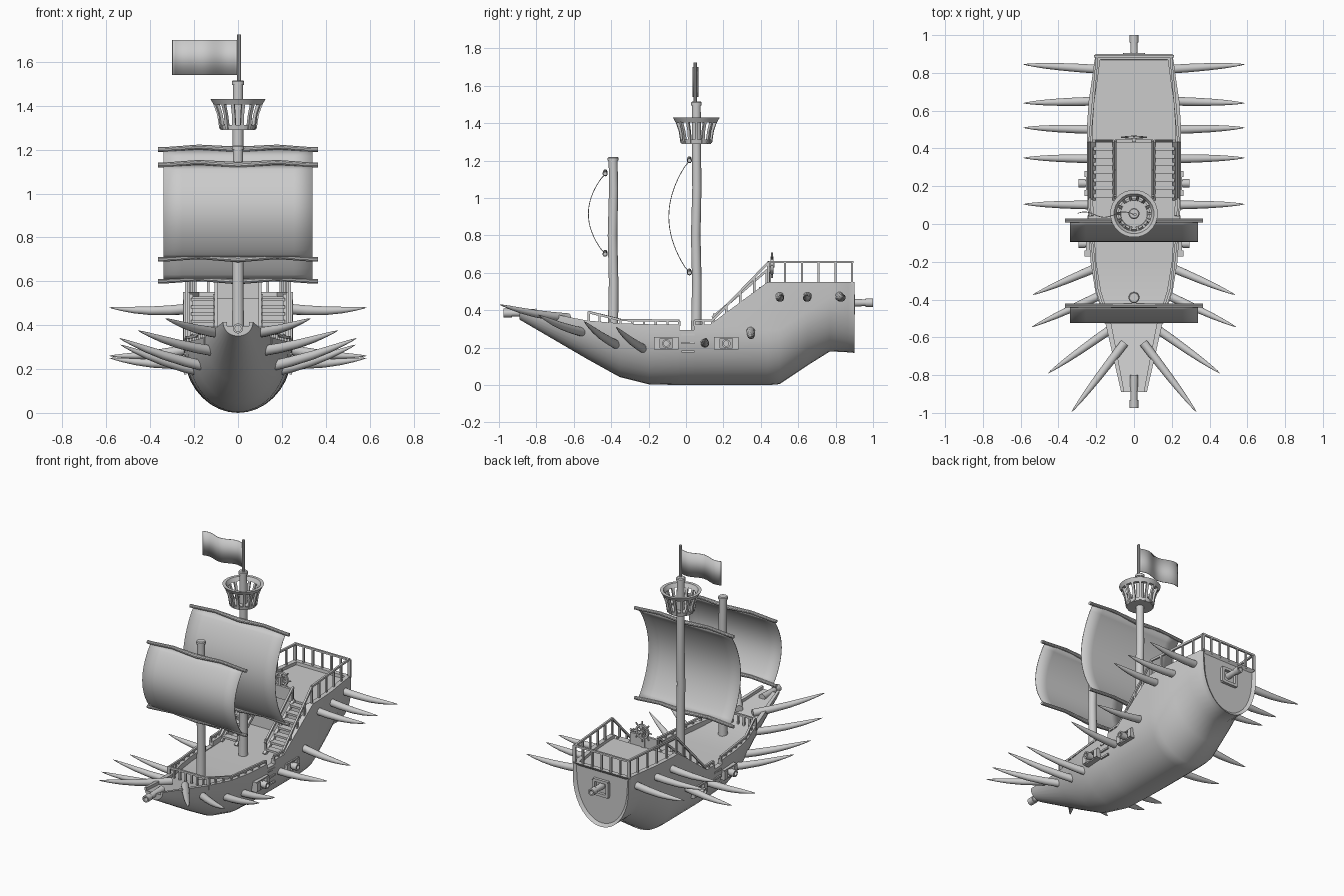
import bpy, bmesh, math
from mathutils import Vector, Matrix

if "Cube" in bpy.data.objects:
    bpy.data.objects.remove(bpy.data.objects["Cube"])


def finish(bm, name, angle=35):
    bmesh.ops.recalc_face_normals(bm, faces=bm.faces)
    me = bpy.data.meshes.new(name)
    bm.to_mesh(me)
    bm.free()
    ob = bpy.data.objects.new(name, me)
    bpy.context.collection.objects.link(ob)
    bpy.ops.object.select_all(action='DESELECT')
    ob.select_set(True)
    bpy.context.view_layer.objects.active = ob
    bpy.ops.object.shade_smooth_by_angle(angle=math.radians(angle))
    return ob


def tube(bm, pts, radii, sides=12, cap=True):
    """Rings of given radii around points, skinned together."""
    pts = [Vector(p) for p in pts]
    q = (pts[1] - pts[0]).to_track_quat('Z', 'Y')
    rings = []
    for p, r in zip(pts, radii):
        ang = [2 * math.pi * (i + .5) / sides for i in range(sides)]
        rings.append([bm.verts.new(p + q @ Vector((r * math.cos(a), r * math.sin(a), 0))) for a in ang])
    for a, b in zip(rings, rings[1:]):
        for i in range(sides):
            bm.faces.new((a[i], a[i - 1], b[i - 1], b[i]))
    if cap:
        bm.faces.new(rings[0])
        bm.faces.new(rings[-1])


def bar(bm, a, b, r, sides=4):
    tube(bm, (a, b), (r, r), sides)


def box(bm, lo, hi):
    lo, hi = Vector(lo), Vector(hi)
    m = Matrix.Translation((lo + hi) / 2) @ Matrix.Diagonal((*(hi - lo), 1))
    bmesh.ops.create_cube(bm, size=1, matrix=m)


def cannon(bm, back, tip, r):
    a, b = Vector(back), Vector(tip)
    ts = (0, .75, .75, 1, 1, .7)
    tube(bm, [a.lerp(b, t) for t in ts], [r * k for k in (1.1, .85, 1.1, 1.1, .65, .65)], 14)


def railing(bm, a, b, h1, h2, posts):
    a, b = Vector(a), Vector(b)
    up = Vector((0, 0, 1))
    bar(bm, a + up * h1, b + up * h2, .009)
    for i in range(posts):
        t = i / (posts - 1)
        p = a.lerp(b, t)
        bar(bm, p - up * .01, p + up * (h1 + (h2 - h1) * t), .008)


# Hull: lofted U sections (y, half width, top, keel, deck)
sections = [(-.89, .068, .415, .35, .395), (-.53, .15, .345, .14, .325), (-.355, .205, .33, .043, .295),
            (-.2, .23, .325, .004, .29), (-.036, .241, .325, 0, .29), (-.034, .241, .295, 0, .29),
            (.042, .244, .295, 0, .29), (.044, .244, .325, 0, .29), (.13, .247, .325, 0, .29),
            (.435, .25, .55, 0, .29), (.445, .25, .55, 0, .53), (.5, .25, .55, .005, .53),
            (.65, .24, .55, .105, .53), (.77, .222, .55, .18, .53), (.868, .209, .55, .175, .53),
            (.87, .208, .55, .175, .55), (.9, .205, .55, .172, .55)]
bm = bmesh.new()
loops = []
for y, w, zt, zb, zd in sections:
    h = min(zt - zb - .003, .29)
    half = [(w, zt)] + [(w * math.cos(a), zb + h - h * math.sin(a))
                        for a in (math.pi / 2 * i / 9 for i in range(9))]
    t = min(.03, w * .25)
    prof = half + [(0, zb)] + [(-x, z) for x, z in half[::-1]]
    prof += [(t - w, zt), (t - w, zd), (w - t, zd), (w - t, zt)]
    loops.append([bm.verts.new((x, y, z)) for x, z in prof])
for a, b in zip(loops, loops[1:]):
    for i in range(len(a)):
        bm.faces.new((a[i - 1], a[i], b[i], b[i - 1]))
bm.faces.new(loops[0])
bm.faces.new(loops[-1])
bmesh.ops.remove_doubles(bm, verts=bm.verts, dist=.0005)
bmesh.ops.recalc_face_normals(bm, faces=bm.faces)
stern = max((f for f in bm.faces if f.normal.y > .9 and f.calc_center_median().y > .89), key=lambda f: f.calc_area())
bmesh.ops.inset_individual(bm, faces=[stern], thickness=.02, depth=-.015)
finish(bm, "hull")

# Railings
bm = bmesh.new()
for s in (-1, 1):
    railing(bm, (s * .235, .44, .55), (s * .195, .888, .55), .108, .108, 6)
    railing(bm, (s * .235, .14, .325), (s * .235, .44, .55), .02, .105, 5)
    railing(bm, (s * .232, .045, .325), (s * .235, .14, .325), .02, .02, 3)
    railing(bm, (s * .195, -.35, .33), (s * .23, -.036, .325), .018, .018, 6)
    railing(bm, (s * .14, -.52, .345), (s * .195, -.35, .33), .045, .018, 4)
railing(bm, (-.205, .888, .55), (.205, .888, .55), .108, .108, 7)
railing(bm, (-.15, -.52, .325), (.15, -.52, .325), .062, .062, 8)
finish(bm, "railings")

# Stairs to the quarterdeck on both sides
bm = bmesh.new()
for s in (-1, 1):
    for i in range(7):
        y, z = .16 + i * .042, .32 + i * .033
        xs = sorted((s * .11, s * .215))
        box(bm, (xs[0], y - .022, z - .009), (xs[1], y + .022, z + .005))
    for x in (.105, .215):
        bar(bm, (s * x, .13, .29), (s * x, .44, .535), .014)
    bar(bm, (s * .1, .14, .36), (s * .1, .44, .62), .009)
    for y in (.15, .29, .43):
        z = .30 + (y - .14) * .8
        bar(bm, (s * .1, y, z), (s * .1, y, z + .075), .008)
finish(bm, "stairs")

# Steering wheel and its stand
bm = bmesh.new()
c = Vector((0, .46, .64))
tube(bm, [c + Vector((0, d, 0)) for d in (-.007, .007, .007, -.007, -.007)],
     (.048, .048, .036, .036, .048), 20, False)
tube(bm, [c + Vector((0, -.012, 0)), c + Vector((0, .012, 0))], (.013, .013))
for i in range(8):
    a = i * math.pi / 4
    bar(bm, c, c + Vector((math.cos(a), 0, math.sin(a))) * .068, .005, 6)
box(bm, (-.1, .432, .52), (.1, .448, .605))
bar(bm, (0, .444, .53), (0, .444, .66), .014)
finish(bm, "steering_wheel")

# Masts with caps
for name, y, top in (("fore_mast", -.39, 1.22), ("main_mast", .055, 1.515)):
    bm = bmesh.new()
    zs = (.27, .32, .55, .8, 1.05, top - .02, top - .02, top - .005, top)
    dy = (0, 0, .003, -.003, .003, 0, 0, 0, 0)
    tube(bm, [(0, y + d, z) for d, z in zip(dy, zs)],
         (.031, .028, .026, .026, .025, .024, .029, .029, .024), 16)
    finish(bm, name)

# Sails and yards
for name, y, lo, hi, bulge in (("fore", -.432, .70, 1.13, .092), ("main", .018, .60, 1.2, .112)):
    bm = bmesh.new()
    nx, nz = 8, 20
    grid = [[bm.verts.new((-.34 + .68 * i / nx, y - bulge * math.sin(math.pi * j / nz) ** .8,
                           lo + (hi - lo) * j / nz)) for i in range(nx + 1)] for j in range(nz + 1)]
    for j in range(nz):
        for i in range(nx):
            bm.faces.new((grid[j][i], grid[j][i + 1], grid[j + 1][i + 1], grid[j + 1][i]))
    sail = finish(bm, name + "_sail")
    sail.modifiers.new("thickness", 'SOLIDIFY').thickness = .004
    bm = bmesh.new()
    for z in (lo, hi):
        xs = (-.365, -.34, -.18, 0, .18, .34, .365)
        tube(bm, [(x, y, z + (.012 if abs(x) == .18 else 0)) for x in xs],
             (.011, .011, .011, .014, .011, .011, .011), 10)
    finish(bm, name + "_yards")

# Crow's nest: floor, flaring slats and rims
bm = bmesh.new()
my = .055
tube(bm, [(0, my, 1.29), (0, my, 1.305)], (.08, .082), 24)
for z0, z1, r0, r1, k in ((1.405, 1.43, .112, .126, .02), (1.29, 1.312, .08, .084, .012)):
    tube(bm, [(0, my, z) for z in (z0, z1, z1, z0, z0)], (r0, r1, r1 - k, r0 - k, r0), 24, False)
for i in range(14):
    d = Vector((math.cos(i * math.pi / 7), math.sin(i * math.pi / 7), 0))
    pts = [Vector((0, my, z)) + d * r for z, r in ((1.295, .077), (1.36, .088), (1.415, .107))]
    tube(bm, pts, (.011, .01, .011), 4)
finish(bm, "crows_nest")

# Flag and pole
bm = bmesh.new()
bar(bm, (.005, .05, 1.5), (.005, .05, 1.725), .009, 10)
finish(bm, "flag_pole")
bm = bmesh.new()
cols = []
for i in range(25):
    t = i / 24
    y, dz = .052 + .014 * math.sin(t * 9), .0
    cols.append([bm.verts.new((-.3 * t, y, z + dz)) for z in (1.54, 1.70)])
for a, b in zip(cols, cols[1:]):
    bm.faces.new((a[0], b[0], b[1], a[1]))
finish(bm, "flag").modifiers.new("thickness", 'SOLIDIFY').thickness = .004

# Spikes along both sides: base and tip
spikes = [((.2, .82, .475), (.585, .845, .48)), ((.21, .65, .475), (.585, .64, .48)),
          ((.22, .5, .475), (.585, .51, .48)), ((.2, .345, .295), (.585, .35, .26)),
          ((.2, .1, .225), (.585, .105, .25)), ((.15, -.21, .185), (.535, -.375, .31)),
          ((.14, -.36, .21), (.54, -.545, .34)), ((.10, -.54, .28), (.455, -.79, .375)),
          ((.05, -.63, .36), (.33, -.995, .43))]
bm = bmesh.new()
for a, b in spikes:
    for s in (-1, 1):
        p, q = Vector((a[0] * s, *a[1:])), Vector((b[0] * s, *b[1:]))
        ts = (0, .25, .5, .7, .85, .95, 1)
        tube(bm, [p.lerp(q, t) + Vector((0, 0, -.012 * math.sin(math.pi * t))) for t in ts],
             (.024, .023, .02, .0155, .01, .005, .001), 12)
finish(bm, "side_spikes")

# Side gun ports with open shutters, and boarding rungs
bm = bmesh.new()
for s in (-1, 1):
    for y in (-.105, .215):
        for d in (-.05, .05):
            xs = sorted((s * .21, s * .262))
            box(bm, (xs[0], y + d - .016, .195), (xs[1], y + d + .016, .25))
        xs = sorted((s * .2, s * .255))
        for z in (.19, .248):
            box(bm, (xs[0], y - .066, z), (xs[1], y + .066, z + .008))
    for z in (.18, .225, .27):
        bar(bm, (s * .24, -.025, z), (s * .24, .045, z), .008)
# Stern port frame
for x in (-.05, .05):
    bar(bm, (x, .895, .385), (x, .895, .475), .013)
for z in (.385, .475):
    bar(bm, (-.055, .895, z), (.055, .895, z), .013)
finish(bm, "gun_ports")

# Cannons at sides, bow and stern
bm = bmesh.new()
for s in (-1, 1):
    for y in (-.105, .215):
        cannon(bm, (s * .15, y, .222), (s * .293, y, .222), .021)
cannon(bm, (0, -.8, .385), (0, -.975, .385), .021)
cannon(bm, (0, .84, .44), (0, 1.0, .44), .021)
finish(bm, "cannons")
